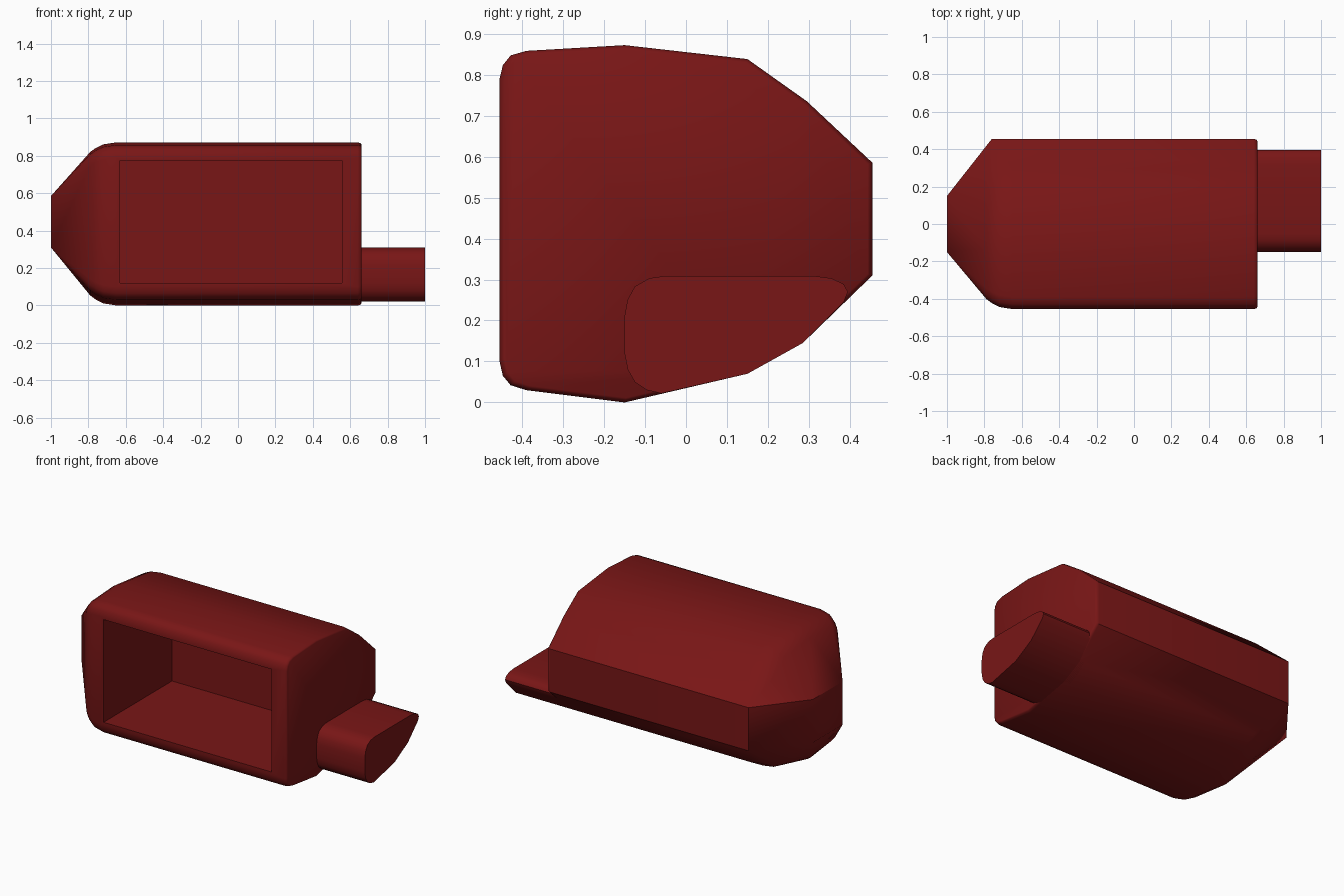
import bpy, bmesh, math

if "Cube" in bpy.data.objects:
    bpy.data.objects.remove(bpy.data.objects["Cube"])

red = bpy.data.materials.new("dark_red")
red.diffuse_color = (0.19, 0.008, 0.008, 1)
red.use_nodes = True
red.node_tree.nodes["Principled BSDF"].inputs["Base Color"].default_value = red.diffuse_color


def finish(name, bm):
    bmesh.ops.recalc_face_normals(bm, faces=bm.faces)
    mesh = bpy.data.meshes.new(name)
    bm.to_mesh(mesh)
    bm.free()
    ob = bpy.data.objects.new(name, mesh)
    bpy.context.collection.objects.link(ob)
    mesh.materials.append(red)
    return ob


def smooth(ob, angle):
    bpy.ops.object.select_all(action='DESELECT')
    bpy.context.view_layer.objects.active = ob
    ob.select_set(True)
    bpy.ops.object.shade_smooth_by_angle(angle=math.radians(angle))


def prism(name, profile, x0, x1):
    bm = bmesh.new()
    face = bm.faces.new([bm.verts.new((x0, y, z)) for y, z in profile])
    out = bmesh.ops.extrude_face_region(bm, geom=[face])["geom"]
    for v in out:
        if isinstance(v, bmesh.types.BMVert):
            v.co.x = x1
    return finish(name, bm)


# Body side profile (y, z): rounded front corners, faceted back
body = [(-0.455, 0.10), (-0.447, 0.065), (-0.428, 0.042), (-0.39, 0.03),
        (-0.15, 0.0), (0.15, 0.07), (0.285, 0.145), (0.455, 0.31),
        (0.455, 0.585), (0.295, 0.735), (0.15, 0.838), (-0.15, 0.872),
        (-0.39, 0.858), (-0.428, 0.847), (-0.447, 0.823), (-0.455, 0.79)]

# Rings along x with scale: rounded shoulder left, small bevel right
rings = [(-0.79, 0.88), (-0.76, 0.93), (-0.72, 0.975), (-0.65, 1.0),
         (0.64, 1.0), (0.655, 0.99), (0.66, 0.975)]
bm = bmesh.new()
for x, s in rings:
    for y, z in body:
        bm.verts.new((x, y * s, 0.445 + (z - 0.445) * s))
# Left nose face and the full-length back face edge
for z in (0.31, 0.585):
    for y in (-0.15, 0.15):
        bm.verts.new((-1, y, z))
    bm.verts.new((-0.76, 0.455, z))
hull = bmesh.ops.convex_hull(bm, input=bm.verts)
loose = [v for v in bm.verts if not v.link_faces]
bmesh.ops.delete(bm, geom=loose, context='VERTS')
bmesh.ops.dissolve_limit(bm, angle_limit=math.radians(0.5),
                         verts=bm.verts, edges=bm.edges)
shell = finish("body_shell", bm)

# Rectangular front cavity
cutter = prism("cavity_cutter", [(-0.6, 0.12), (0.235, 0.12),
                                 (0.235, 0.775), (-0.6, 0.775)], -0.63, 0.555)
cutter.hide_render = True
mod = shell.modifiers.new("cavity", 'BOOLEAN')
mod.object = cutter
mod.operation = 'DIFFERENCE'
mod.solver = 'EXACT'
bpy.context.view_layer.objects.active = shell
bpy.ops.object.modifier_apply(modifier=mod.name)
bpy.data.objects.remove(cutter)
smooth(shell, 40)

# Side stub following the lower back of the body
stub = prism("side_stub", [
    (-0.15, 0.12), (-0.142, 0.08), (-0.125, 0.05), (-0.095, 0.03), (-0.06, 0.022),
    (0.15, 0.07), (0.285, 0.145), (0.385, 0.245), (0.395, 0.27), (0.385, 0.289),
    (0.355, 0.303), (0.31, 0.309), (-0.05, 0.309), (-0.09, 0.303),
    (-0.125, 0.283), (-0.143, 0.25), (-0.15, 0.21)], 0.6, 1.0)
smooth(stub, 40)
